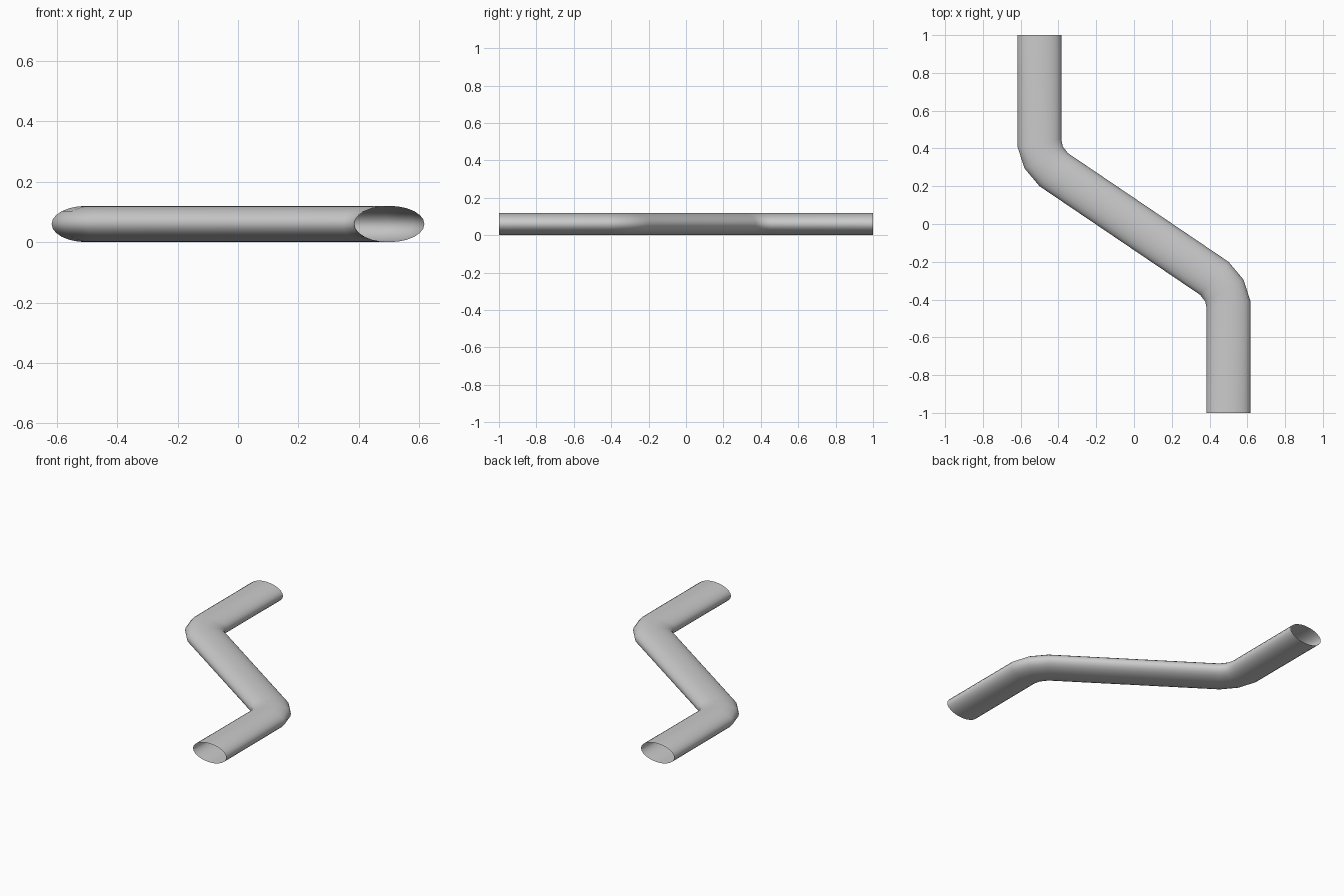
import bpy, bmesh, math
from mathutils import Vector

if "Cube" in bpy.data.objects:
    bpy.data.objects.remove(bpy.data.objects["Cube"])

SIDES = 24
HEIGHT = 0.12

# Stations along half the pipe: (outer side, inner side) in plan
half = [((-0.617, 1.0), (-0.383, 1.0)),
        ((-0.617, 0.41), (-0.385, 0.45)),
        ((-0.58, 0.295), (-0.377, 0.41)),
        ((-0.50, 0.20), (-0.35, 0.375))]
# The other half is the same, turned 180 degrees
other = [(tuple(-c for c in b), tuple(-c for c in a)) for a, b in reversed(half)]

bm = bmesh.new()
rings = []
for a, b in half + other:
    a, b = Vector((*a, HEIGHT / 2)), Vector((*b, HEIGHT / 2))
    mid, side = (a + b) / 2, (b - a) / 2
    ring = []
    for i in range(SIDES):
        t = 2 * math.pi * i / SIDES
        ring.append(bm.verts.new(mid + side * math.cos(t)
                                 + Vector((0, 0, HEIGHT / 2 * math.sin(t)))))
    rings.append(ring)

# Open-ended oval tube
for r, s in zip(rings, rings[1:]):
    for i in range(SIDES):
        j = (i + 1) % SIDES
        bm.faces.new((r[i], r[j], s[j], s[i]))
bmesh.ops.recalc_face_normals(bm, faces=bm.faces)

mesh = bpy.data.meshes.new("bent_pipe")
bm.to_mesh(mesh)
bm.free()
pipe = bpy.data.objects.new("bent_pipe", mesh)
bpy.context.collection.objects.link(pipe)
for p in mesh.polygons:
    p.use_smooth = True
